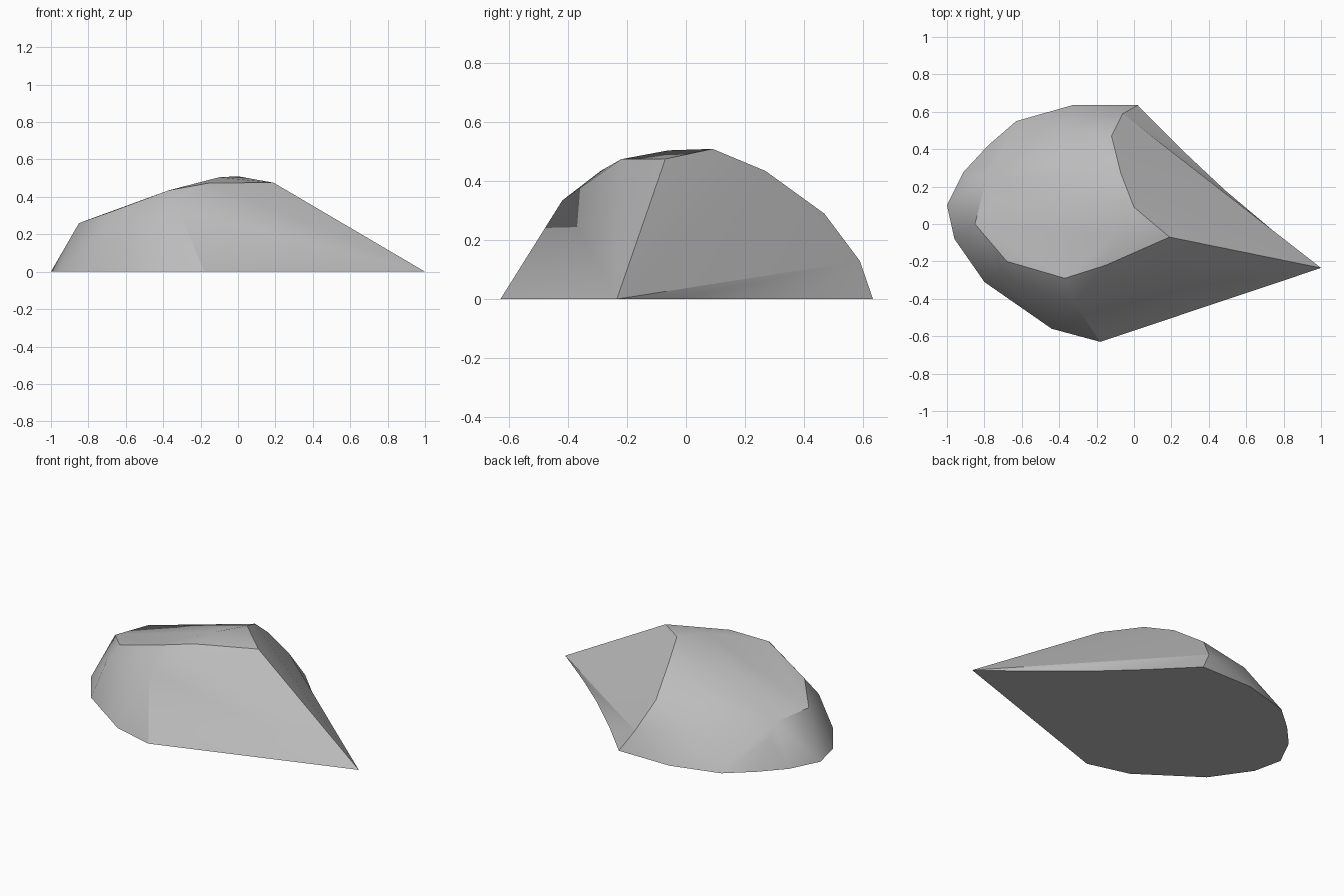
import bpy
import bmesh
import math
from mathutils import Vector

default_cube = bpy.data.objects.get("Cube")
if default_cube:
    bpy.data.objects.remove(default_cube, do_unlink=True)


def make_material(name, color):
    material = bpy.data.materials.new(name)
    material.use_nodes = True
    material.diffuse_color = color
    material.node_tree.nodes["Principled BSDF"].inputs["Base Color"].default_value = color
    return material


def add_outline(mesh, points, height=0.0):
    """Add a flat outline of corner points at one height."""
    return [mesh.verts.new((x, y, height)) for x, y in points]


def add_ridge(mesh, points):
    """Add the corner points of a ridge that changes height."""
    return [mesh.verts.new(point) for point in points]


stone_grey = make_material("stone grey", (0.5, 0.5, 0.5, 1.0))
rock = bmesh.new()

# Ground outline: blunt rounded end, then the long pointed end
blunt_end = [(0.02, 0.635), (-0.33, 0.635), (-0.63, 0.55), (-0.78, 0.42),
             (-0.91, 0.28), (-1, 0.1), (-0.96, -0.08), (-0.8, -0.31),
             (-0.44, -0.56), (-0.18, -0.63)]
add_outline(rock, blunt_end)
add_outline(rock, [(1, -0.235)])

# Crest between the top and the two long walls of the point
add_ridge(rock, [(0.19, -0.07, 0.476), (0, 0.09, 0.51), (-0.07, 0.27, 0.435),
                 (-0.12, 0.47, 0.29), (-0.06, 0.59, 0.13)])

# Front rim of the top, and the shoulder under it
add_ridge(rock, [(-0.1, -0.06, 0.505), (-0.15, -0.22, 0.475),
                 (-0.37, -0.29, 0.435), (-0.68, -0.2, 0.32), (-0.85, 0, 0.26)])
add_ridge(rock, [(-0.32, -0.42, 0.335), (-0.26, -0.51, 0.18), (-0.73, -0.27, 0.21)])

# Rear shoulder
add_ridge(rock, [(-0.79, 0.24, 0.245), (-0.79, 0.3, 0.17),
                 (-0.38, 0.52, 0.195), (-0.39, 0.31, 0.33)])

# Wrap the corners in one solid and drop unused corners
hull = bmesh.ops.convex_hull(rock, input=rock.verts[:])
bmesh.ops.delete(rock, geom=[v for v in rock.verts if not v.link_faces], context="VERTS")
bmesh.ops.dissolve_limit(rock, angle_limit=math.radians(0.5),
                         verts=rock.verts[:], edges=rock.edges[:])

# Hollow the foot of the rear wall slightly
tip = Vector((1, -0.235, 0))
rear_corner = Vector((0.02, 0.635, 0))
foot = [e for e in rock.edges
        if all(min((v.co - p).length for v in e.verts) < 0.01 for p in (tip, rear_corner))]
if foot:
    cut = bmesh.ops.subdivide_edges(rock, edges=foot, cuts=3)
    inward = (rear_corner - tip).cross(Vector((0, 0, -1))).normalized()
    if inward.x > 0:
        inward.negate()
    for item in cut["geom_inner"]:
        if isinstance(item, bmesh.types.BMVert):
            along = (item.co - tip).length / (rear_corner - tip).length
            item.co += inward * 0.03 * math.sin(math.pi * along)

bmesh.ops.triangulate(rock, faces=[f for f in rock.faces if f.normal.z > -0.9])
bmesh.ops.recalc_face_normals(rock, faces=rock.faces[:])

mesh = bpy.data.meshes.new("rock")
rock.to_mesh(mesh)
rock.free()
mesh.materials.append(stone_grey)
rock_object = bpy.data.objects.new("rock", mesh)
bpy.context.collection.objects.link(rock_object)

# Soft facets with crisp main ridges
bpy.context.view_layer.objects.active = rock_object
rock_object.select_set(True)
bpy.ops.object.shade_smooth_by_angle(angle=math.radians(30))
